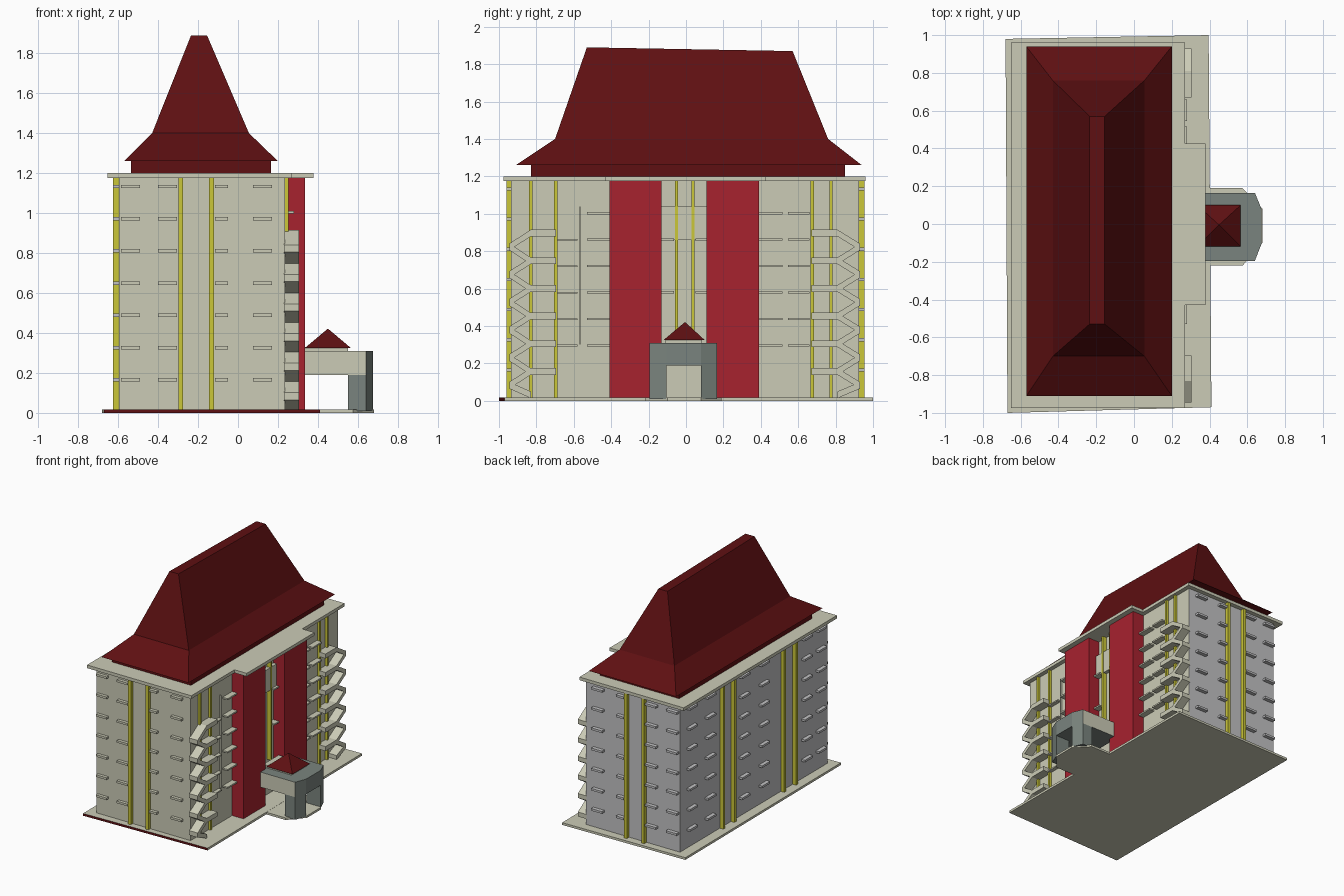
import bpy, bmesh
from mathutils import Vector

if "Cube" in bpy.data.objects:
    bpy.data.objects.remove(bpy.data.objects["Cube"])


def mat(name, r, g, b):
    m = bpy.data.materials.new(name)
    m.diffuse_color = (r, g, b, 1)
    m.use_nodes = True
    m.node_tree.nodes["Principled BSDF"].inputs["Base Color"].default_value = m.diffuse_color
    return m


BEIGE = mat("beige plaster", .60, .60, .47)
GRAY = mat("light gray plaster", .54, .54, .55)
RED = mat("bright red", .39, .016, .028)
ROOF = mat("dark red roof", .112, .005, .006)
YELLOW = mat("yellow trim", .60, .57, .04)
STONE = mat("porch gray", .195, .231, .209)


def finish(name, bm, *mats, rule=None):
    bmesh.ops.recalc_face_normals(bm, faces=bm.faces)
    bm.normal_update()
    if rule:
        for f in bm.faces:
            f.material_index = 1 if rule(f.normal) else 0
    me = bpy.data.meshes.new(name)
    bm.to_mesh(me)
    bm.free()
    for m in mats:
        me.materials.append(m)
    ob = bpy.data.objects.new(name, me)
    bpy.context.collection.objects.link(ob)
    return ob


def add_loft(bm, rings):
    vs = [[bm.verts.new(p) for p in r] for r in rings]
    n = len(vs[0])
    bm.faces.new(vs[0])
    bm.faces.new(vs[-1])
    for a, b in zip(vs, vs[1:]):
        for i in range(n):
            j = (i + 1) % n
            bm.faces.new((a[i], a[j], b[j], b[i]))


def rect(x0, x1, y0, y1, z, z2=None):
    z2 = z if z2 is None else z2
    return [(x0, y0, z), (x1, y0, z), (x1, y1, z2), (x0, y1, z2)]


def boxes(name, items, *mats, rule=None):
    bm = bmesh.new()
    for x0, x1, y0, y1, z0, z1 in items:
        add_loft(bm, [rect(x0, x1, y0, y1, z0), rect(x0, x1, y0, y1, z1)])
    return finish(name, bm, *mats, rule=rule)


def plan(name, pts, z0, z1, *mats, rule=None):
    bm = bmesh.new()
    add_loft(bm, [[(x, y, z) for x, y in pts] for z in (z0, z1)])
    return finish(name, bm, *mats, rule=rule)


# Ground plate, with a dark red front edge and a porch step
plan("base_plate", [(-.67, -1), (.41, -.97), (.395, 1), (-.68, .98)], 0, .018,
     BEIGE, ROOF, rule=lambda n: n.y < -.9)
plan("porch_step", [(.38, -.22), (.575, -.22), (.68, -.10), (.68, .08), (.575, .19), (.38, .19)],
     0, .017, BEIGE)

# Main block: gray at the left and back, beige at the front and right
X0, X1, Y0, Y1 = -.595, .235, -.935, .925
boxes("main_walls", [(X0, X1, Y0, Y1, .015, 1.18)], BEIGE, GRAY,
      rule=lambda n: n.x < -.9 or n.y > .9)
boxes("red_towers", [(.2, .335, -.41, -.13, .015, 1.178), (.2, .335, .11, .39, .015, 1.178)], RED)
plan("cornice_slab", [(-.652, -.975), (.27, -.975), (.27, -.43), (.378, -.43), (.378, .425),
                      (.27, .425), (.27, .96), (-.652, .96)], 1.175, 1.2, BEIGE)

# Roof: low attic wall and broken hip roof
boxes("attic_wall", [(-.535, .165, -.83, .85, 1.195, 1.262)], ROOF)
bm = bmesh.new()
add_loft(bm, [rect(-.57, .2, -.91, .94, 1.26), rect(-.43, .055, -.70, .76, 1.40),
              rect(-.235, -.155, -.53, .57, 1.89, 1.87)])
finish("main_roof", bm, ROOF)

# Yellow pilasters on all four sides
pil = []
for x in (-.287, -.133):
    pil.append((x - .012, x + .012, Y0 - .025, Y0 + .01, .015, 1.178))
    pil.append((x - .012, x + .012, Y1 - .01, Y1 + .03, .015, 1.178))
for y in (.41, .27, -.36, -.51):
    pil.append((X0 - .03, X0 + .01, y - .012, y + .012, .015, 1.178))
for y in (-.83, -.697, .675, .775):
    pil.append((X1 - .01, X1 + .018, y - .009, y + .009, .015, 1.178))
for y in (-.05, .037):
    pil.append((X1 - .01, X1 + .035, y - .008, y + .008, .3, 1.178))
boxes("pilasters", pil, YELLOW)

# Window ledges on the seven floors
front, back, left = [], [], []
for k in range(7):
    z = .157 + k * .1613
    for a, b in ((-.585, -.49), (-.40, -.305), (-.115, -.05), (.075, .17)):
        front.append((a, b, Y0 - .025, Y0 + .01, z, z + .017))
        back.append((a, b, Y1 - .01, Y1 + .03, z, z + .017))
    for y in (.79, .56, .13, -.12, -.66, -.84):
        left.append((X0 - .03, X0 + .01, y - .05, y + .05, z, z + .017))
boxes("front_ledges", front, BEIGE)
boxes("back_ledges", back, GRAY)
boxes("left_ledges", left, GRAY)

# Ledges and thin rod on the right side
right = [(X1 - .01, X1 + .015, -.57, -.563, .3, 1.04)]
for k in range(6):
    z = .29 + k * .1415
    for a, b in ((-.53, -.41), (.39, .515), (.545, .66)):
        right.append((X1 - .01, X1 + .045, a, b, z, z + .012))
    if k < 5:
        right.append((X1 - .01, X1 + .03, -.69, -.58, z, z + .01))
for z in (.575, .855):
    right += [(X1 - .01, X1 + .05, -.13, -.065, z, z + .012), (X1 - .01, X1 + .05, .05, .11, z, z + .012)]
right.append((X1 - .01, X1 + .03, -.13, .11, .86, 1.04))
boxes("right_ledges", right, BEIGE)


# Zigzag outside stairs at both ends of the right side
def stairs(name, inner, knee, outer):
    bm = bmesh.new()
    t = .036
    for k in range(6):
        z = .175 + k * .148
        low = max(z - .148, .05)
        for (ya, za), (yb, zb) in (((inner, z), (knee, z)), ((knee, z), (outer, z - .074)),
                                   ((outer, z - .074), (knee, low))):
            prof = [(ya, za), (yb, zb), (yb, zb - t), (ya, za - t)]
            add_loft(bm, [[(x, y, h) for y, h in prof] for x in (X1 - .005, .305)])
    finish(name, bm, BEIGE)


stairs("front_stairs", -.695, -.83, -.945)
stairs("back_stairs", .67, .81, .93)

# Entrance porch: canopy block, two piers and a small pyramid roof
plan("porch_canopy", [(.3, -.195), (.64, -.195), (.675, -.105), (.675, .08), (.64, .165), (.3, .165)],
     .19, .31, STONE, BEIGE, rule=lambda n: abs(n.y) > .95)
plan("porch_pier_front", [(.55, -.195), (.64, -.195), (.675, -.105), (.55, -.105)], .01, .191, STONE)
plan("porch_pier_back", [(.55, .08), (.675, .08), (.64, .165), (.55, .165)], .01, .191, STONE)
boxes("porch_roof_base", [(.3, .55, -.11, .085, .305, .33)], BEIGE)
bm = bmesh.new()
add_loft(bm, [rect(.335, .565, -.12, .10, .325), rect(.448, .452, -.007, -.003, .42)])
finish("porch_roof", bm, ROOF)
